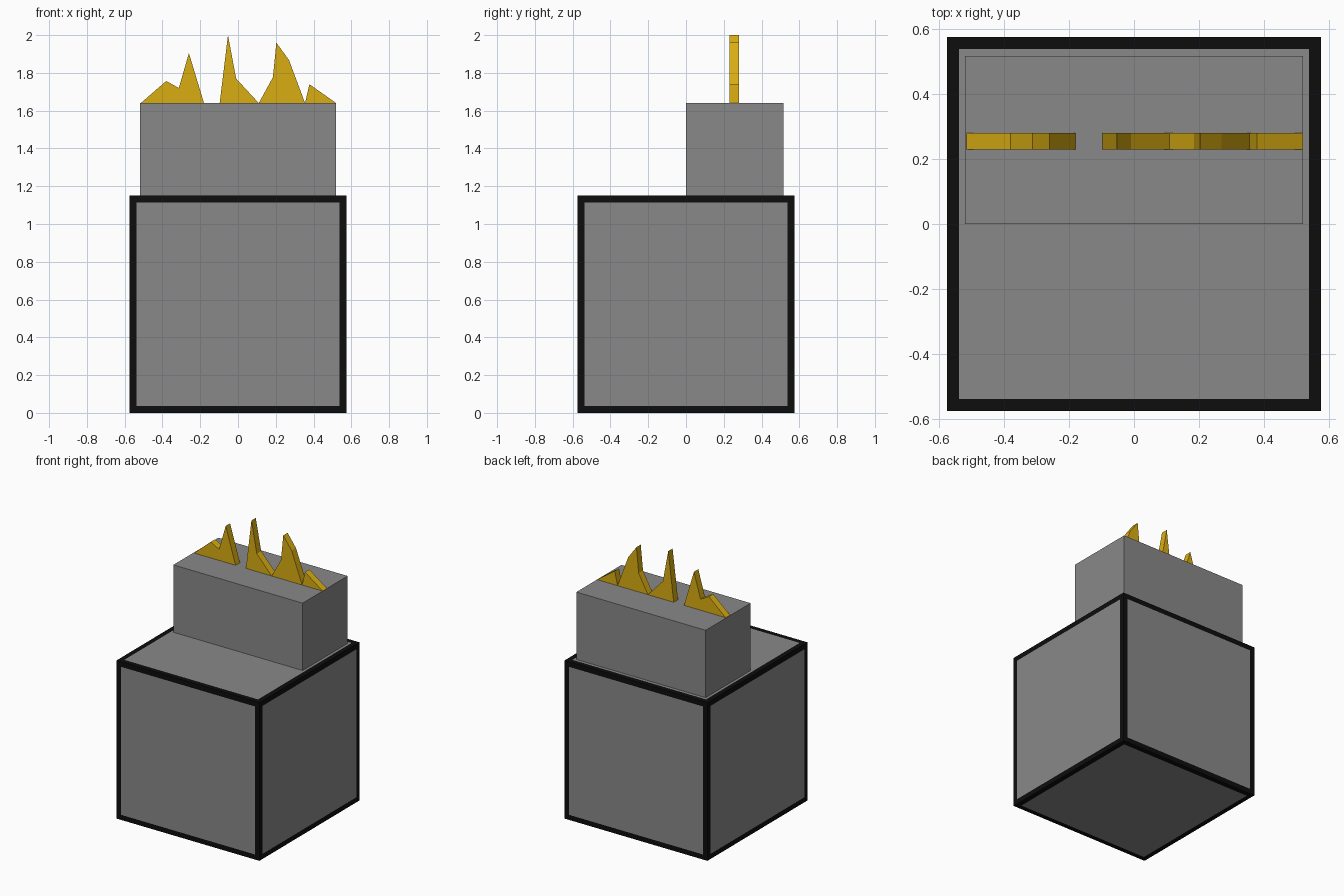
import bpy, bmesh

if "Cube" in bpy.data.objects:
    bpy.data.objects.remove(bpy.data.objects["Cube"])


def material(name, color):
    m = bpy.data.materials.new(name)
    m.diffuse_color = (*color, 1.0)
    m.use_nodes = True
    m.node_tree.nodes["Principled BSDF"].inputs["Base Color"].default_value = m.diffuse_color
    return m


GREY = material("grey", (0.25, 0.25, 0.25))
BLACK = material("black", (0.004, 0.004, 0.004))
GOLD = material("gold", (0.70, 0.42, 0.006))


def finish(bm, name, mats):
    bmesh.ops.recalc_face_normals(bm, faces=bm.faces[:])
    me = bpy.data.meshes.new(name)
    bm.to_mesh(me)
    bm.free()
    for m in mats:
        me.materials.append(m)
    ob = bpy.data.objects.new(name, me)
    bpy.context.collection.objects.link(ob)
    return ob


def box_bmesh(lo, hi):
    bm = bmesh.new()
    bmesh.ops.create_cube(bm, size=1)
    for v in bm.verts:
        v.co = [lo[i] if v.co[i] < 0 else hi[i] for i in range(3)]
    return bm


# Base cube: grey panels, each inset inside a flush black border
H = 0.575
bm = box_bmesh((-H, -H, 0), (H, H, 2 * H))
panels = bm.faces[:]
borders = bmesh.ops.inset_individual(bm, faces=panels, thickness=0.052)["faces"]
for f in borders:
    f.material_index = 1
finish(bm, "base_cube", [GREY, BLACK])

# Upper block on the rear half of the cube
TOP = 1.64
finish(box_bmesh((-0.52, 0.0, 2 * H), (0.52, 0.517, TOP)), "upper_block", [GREY])

# Jagged crest: spike outlines (x, z) extruded along y
SPIKES = {
    "crest_spike_left": [(-0.515, TOP), (-0.38, 1.757), (-0.313, 1.72),
                         (-0.26, 1.905), (-0.18, TOP)],
    "crest_spike_middle": [(-0.097, TOP), (-0.053, 2.0), (-0.01, 1.77), (0.11, TOP)],
    "crest_spike_right": [(0.11, TOP), (0.185, 1.777), (0.203, 1.96),
                          (0.27, 1.868), (0.355, TOP)],
    "crest_spike_end": [(0.355, TOP), (0.378, 1.74), (0.52, TOP)],
}
for name, outline in SPIKES.items():
    bm = bmesh.new()
    face = bm.faces.new([bm.verts.new((x, 0.23, z)) for x, z in outline])
    ext = bmesh.ops.extrude_face_region(bm, geom=[face], use_keep_orig=True)["geom"]
    bmesh.ops.translate(bm, vec=(0, 0.05, 0),
                        verts=[g for g in ext if isinstance(g, bmesh.types.BMVert)])
    finish(bm, name, [GOLD])
